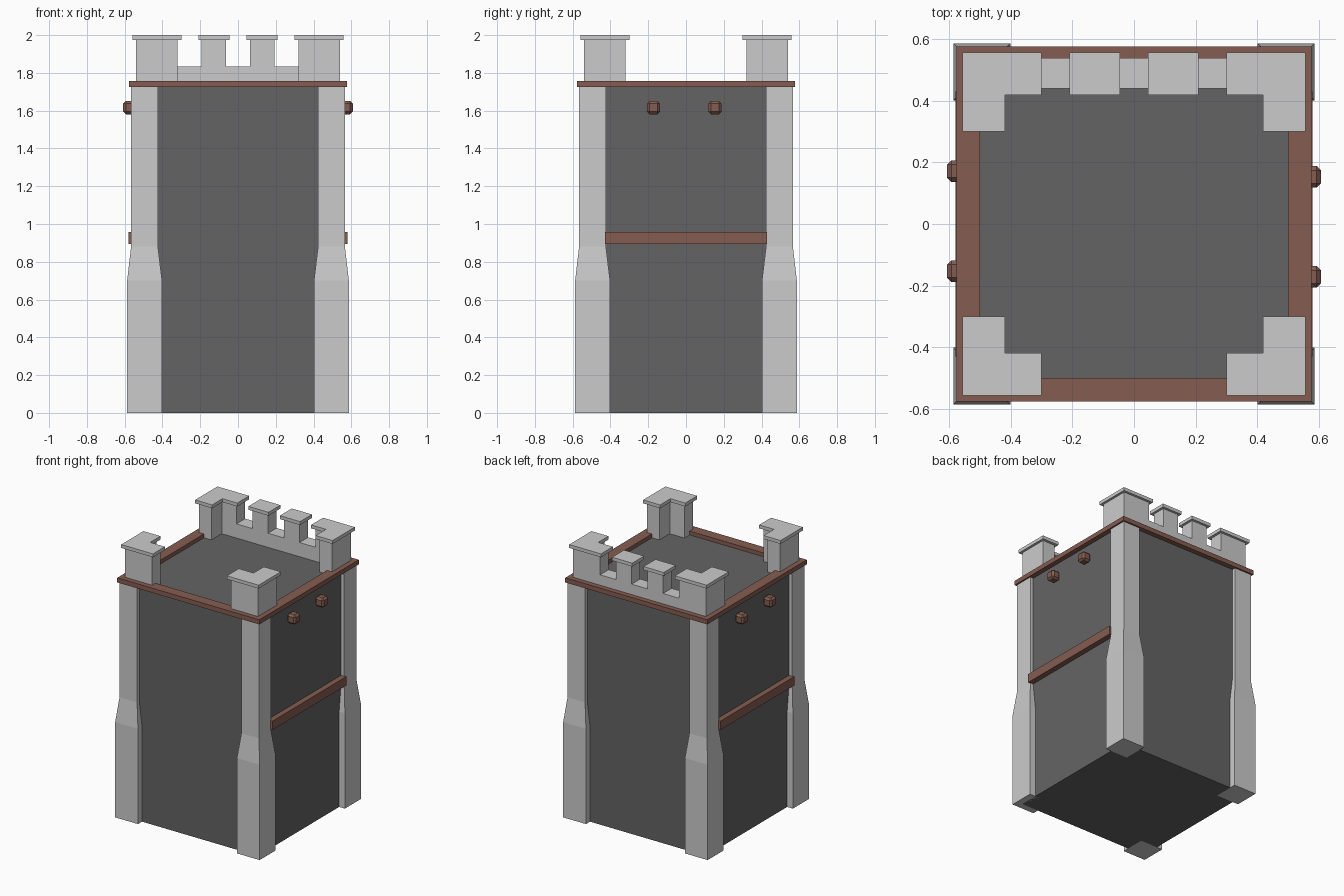
import bpy
import bmesh
from mathutils import Matrix

if "Cube" in bpy.data.objects:
    bpy.data.objects.remove(bpy.data.objects["Cube"], do_unlink=True)


def material(name, rgb):
    m = bpy.data.materials.new(name)
    m.use_nodes = True
    m.diffuse_color = (*rgb, 1)
    m.node_tree.nodes["Principled BSDF"].inputs["Base Color"].default_value = (*rgb, 1)
    return m


STONE = material("light stone", (0.6, 0.6, 0.6))
WALL = material("dark wall", (0.127, 0.127, 0.127))
WOOD = material("brown wood", (0.235, 0.11, 0.082))


def finish(name, bm, mat):
    bmesh.ops.recalc_face_normals(bm, faces=bm.faces)
    mesh = bpy.data.meshes.new(name)
    bm.to_mesh(mesh)
    bm.free()
    mesh.materials.append(mat)
    obj = bpy.data.objects.new(name, mesh)
    bpy.context.collection.objects.link(obj)


def loft(name, sections, mat, closed=False):
    """Skin matching loops of points; cap the ends, or join them into a ring."""
    bm = bmesh.new()
    loops = [[bm.verts.new(p) for p in s] for s in sections]
    pairs = list(zip(loops, loops[1:]))
    if closed:
        pairs.append((loops[-1], loops[0]))
    else:
        bm.faces.new(loops[0])
        bm.faces.new(loops[-1])
    for a, b in pairs:
        for i in range(len(a)):
            j = (i + 1) % len(a)
            bm.faces.new((a[i], a[j], b[j], b[i]))
    finish(name, bm, mat)


def prism(name, outline, z0, z1, mat):
    loft(name, [[(x, y, z) for x, y in outline] for z in (z0, z1)], mat)


def rect(x0, x1, y0, y1):
    return [(x0, y0), (x1, y0), (x1, y1), (x0, y1)]


def box(name, x, y, z, mat):
    prism(name, rect(*x, *y), *z, mat)


CORNERS = {"front_right": (-1, -1), "front_left": (1, -1),
           "back_left": (1, 1), "back_right": (-1, 1)}
SIDE = 0.54
ROOF = 1.73
CAP_Z, TOP = 1.975, 2.0

# Tower body
box("tower_body", (-SIDE, SIDE), (-SIDE, SIDE), (0, ROOF), WALL)

# Wooden frame around the roof edge
loft("roof_frame", [[(sx * r, sy * r, z) for r, z in
                     ((0.5, 1.724), (0.577, 1.724), (0.577, 1.758), (0.5, 1.758))]
                    for sx, sy in CORNERS.values()], WOOD, closed=True)


def ell(sx, sy, lo, mid, hi):
    """L-shaped outline hugging one corner."""
    pts = [(lo, mid), (mid, mid), (mid, lo), (hi, lo), (hi, hi), (lo, hi)]
    return [(sx * x, sy * y) for x, y in pts]


# Corner buttresses with L-shaped turrets and caps above
for tag, (sx, sy) in CORNERS.items():
    steps = ((0, 0.402, 0.587), (0.70, 0.402, 0.587), (0.88, 0.424, 0.566), (1.727, 0.424, 0.566))
    loft(tag + "_buttress", [[(sx * x, sy * y, z) for x, y in rect(a, b, a, b)]
                             for z, a, b in steps], STONE)
    prism(tag + "_turret", ell(sx, sy, 0.32, 0.44, 0.54), ROOF, CAP_Z, STONE)
    prism(tag + "_turret_cap", ell(sx, sy, 0.30, 0.42, 0.558), CAP_Z, TOP, STONE)

# Low parapet and merlons along the back
box("back_parapet", (-0.32, 0.32), (0.44, 0.54), (ROOF, 1.834), STONE)
for tag, x in (("right", -0.128), ("left", 0.128)):
    box(tag + "_merlon", (x - 0.064, x + 0.064), (0.44, 0.54), (1.834, CAP_Z), STONE)
    box(tag + "_merlon_cap", (x - 0.082, x + 0.082), (0.42, 0.558), (CAP_Z, TOP), STONE)

# Side rails and bevelled beam ends, the right side turned half round from the left
for tag, s in (("left", 1), ("right", -1)):
    xs = sorted((s * 0.53, s * 0.58))
    box(tag + "_rail", xs, (-0.43, 0.43), (0.893, 0.958), WOOD)
    for n, y in (("rear", 0.153), ("fore", -0.172)):
        bm = bmesh.new()
        bmesh.ops.create_cube(bm, size=0.07,
                              matrix=Matrix.Translation((s * 0.573, s * y, 1.616)))
        bmesh.ops.bevel(bm, geom=bm.edges[:], offset=0.014, segments=1, affect='EDGES')
        finish(f"{tag}_{n}_beam_end", bm, WOOD)
